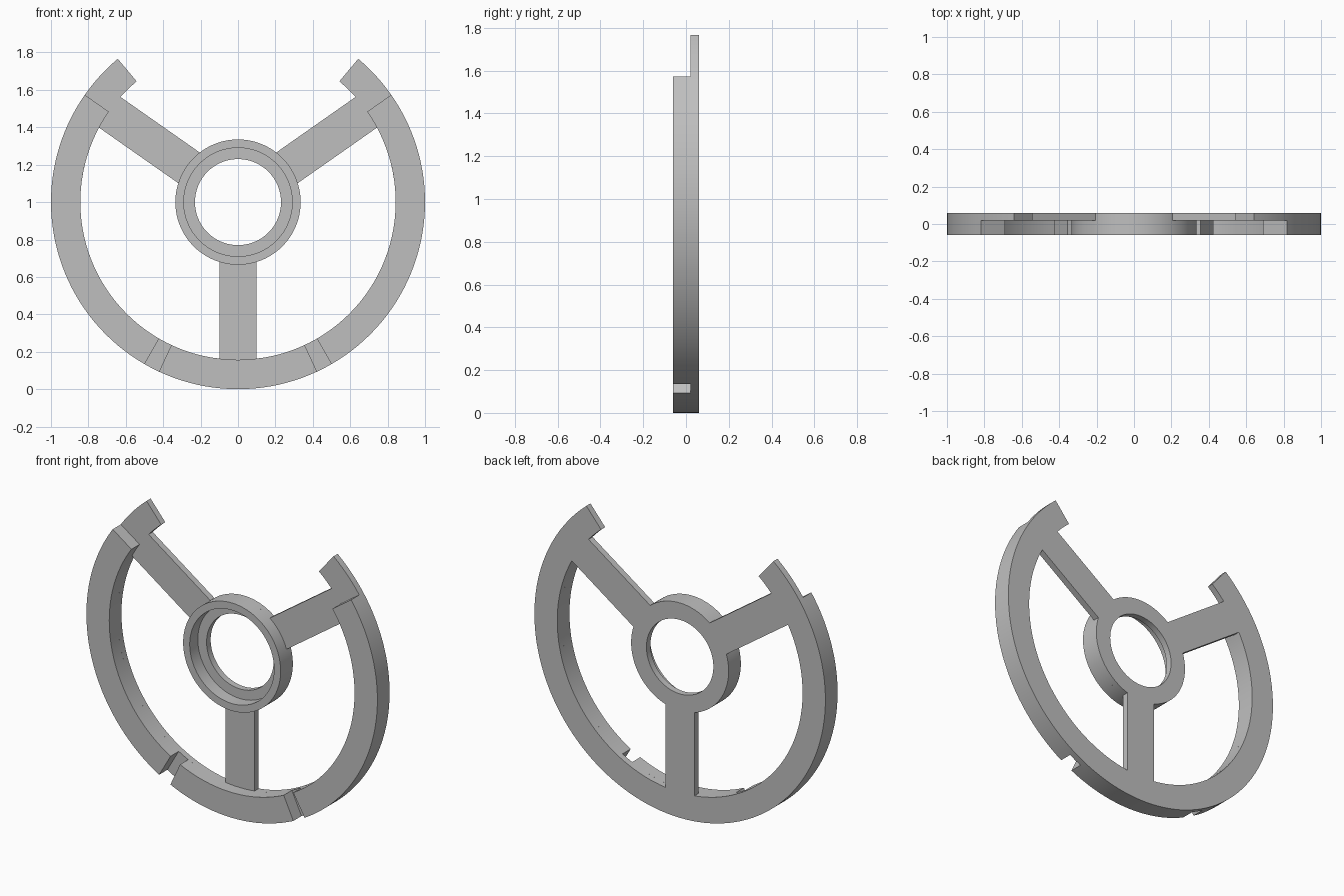
import bpy, bmesh, math
from math import cos, sin, radians, degrees, asin

if "Cube" in bpy.data.objects:
    bpy.data.objects.remove(bpy.data.objects["Cube"], do_unlink=True)

CENTRE_Z = 1.0
RIM_OUT, RIM_IN = 1.0, 0.843
HUB_OUT, HUB_STEP, HUB_IN = 0.335, 0.29, 0.23
SPOKE_HALF = 0.1
FRONT, STEP, BACK = -0.06, 0.02, 0.06

grey = bpy.data.materials.new("plain grey")
grey.use_nodes = True
colour = (0.52, 0.52, 0.52, 1)
grey.diffuse_color = colour
grey.node_tree.nodes["Principled BSDF"].inputs["Base Color"].default_value = colour


def arc(radius, start, end):
    """Points along an arc, angles in degrees from +x."""
    n = max(2, round(abs(end - start) / 2.5))
    angles = [radians(start + (end - start) * i / n) for i in range(n + 1)]
    return [(radius * cos(a), radius * sin(a)) for a in angles]


def circle(radius):
    return arc(radius, 0, 360)[:-1]


def sector(start, end):
    return arc(RIM_OUT, start, end) + arc(RIM_IN, end, start)


def plate(name, loops, y0, y1):
    """Fill the outlines (inner loops become holes) and extrude from y0 to y1."""
    curve = bpy.data.curves.new(name, 'CURVE')
    curve.dimensions, curve.fill_mode = '2D', 'BOTH'
    curve.extrude = (y1 - y0) / 2
    for loop in loops:
        spline = curve.splines.new('POLY')
        spline.points.add(len(loop) - 1)
        for point, (x, y) in zip(spline.points, loop):
            point.co = (x, y, 0, 1)
        spline.use_cyclic_u = True
    source = bpy.data.objects.new(name + "_outline", curve)
    bpy.context.collection.objects.link(source)
    graph = bpy.context.evaluated_depsgraph_get()
    mesh = bpy.data.meshes.new_from_object(source.evaluated_get(graph))
    bpy.data.objects.remove(source, do_unlink=True)

    # Weld caps to walls
    bm = bmesh.new()
    bm.from_mesh(mesh)
    bmesh.ops.remove_doubles(bm, verts=bm.verts, dist=1e-5)
    bmesh.ops.recalc_face_normals(bm, faces=bm.faces)
    bm.to_mesh(mesh)
    bm.free()

    mesh.name = name
    mesh.materials.clear()
    mesh.materials.append(grey)
    obj = bpy.data.objects.new(name, mesh)
    obj.location = (0, (y0 + y1) / 2, CENTRE_Z)
    obj.rotation_euler = (radians(90), 0, 0)
    bpy.context.collection.objects.link(obj)
    bpy.ops.object.select_all(action='DESELECT')
    obj.select_set(True)
    bpy.context.view_layer.objects.active = obj
    bpy.ops.object.shade_smooth_by_angle(angle=radians(30))
    return obj


def mirrored(loop):
    return [(-x, y) for x, y in reversed(loop)]


# Angles covered by half a spoke where it meets the rim and the hub
at_rim = degrees(asin(SPOKE_HALF / RIM_IN))
at_hub = degrees(asin(SPOKE_HALF / HUB_OUT))

# Back plate: open rim, three spokes and hub in one outline with two windows
outline = (arc(RIM_OUT, 130, 410)
           + arc(RIM_IN, 50, 35 + at_rim)
           + arc(HUB_OUT, 35 + at_hub, 145 - at_hub)
           + arc(RIM_IN, 145 - at_rim, 130))
window = (arc(RIM_IN, -90 + at_rim, 35 - at_rim)
          + arc(HUB_OUT, 35 - at_hub, -90 + at_hub))
plate("back_plate", [outline, window, mirrored(window), circle(HUB_IN)], STEP, BACK)

# Raised front rim, split by two slots
side = sector(-60, 35)
plate("left_rim", [side], FRONT, STEP)
plate("right_rim", [mirrored(side)], FRONT, STEP)
plate("bottom_rim", [sector(-115, -65)], FRONT, STEP)

# Raised hub collar
plate("hub_collar", [circle(HUB_OUT), circle(HUB_STEP)], FRONT, STEP)
